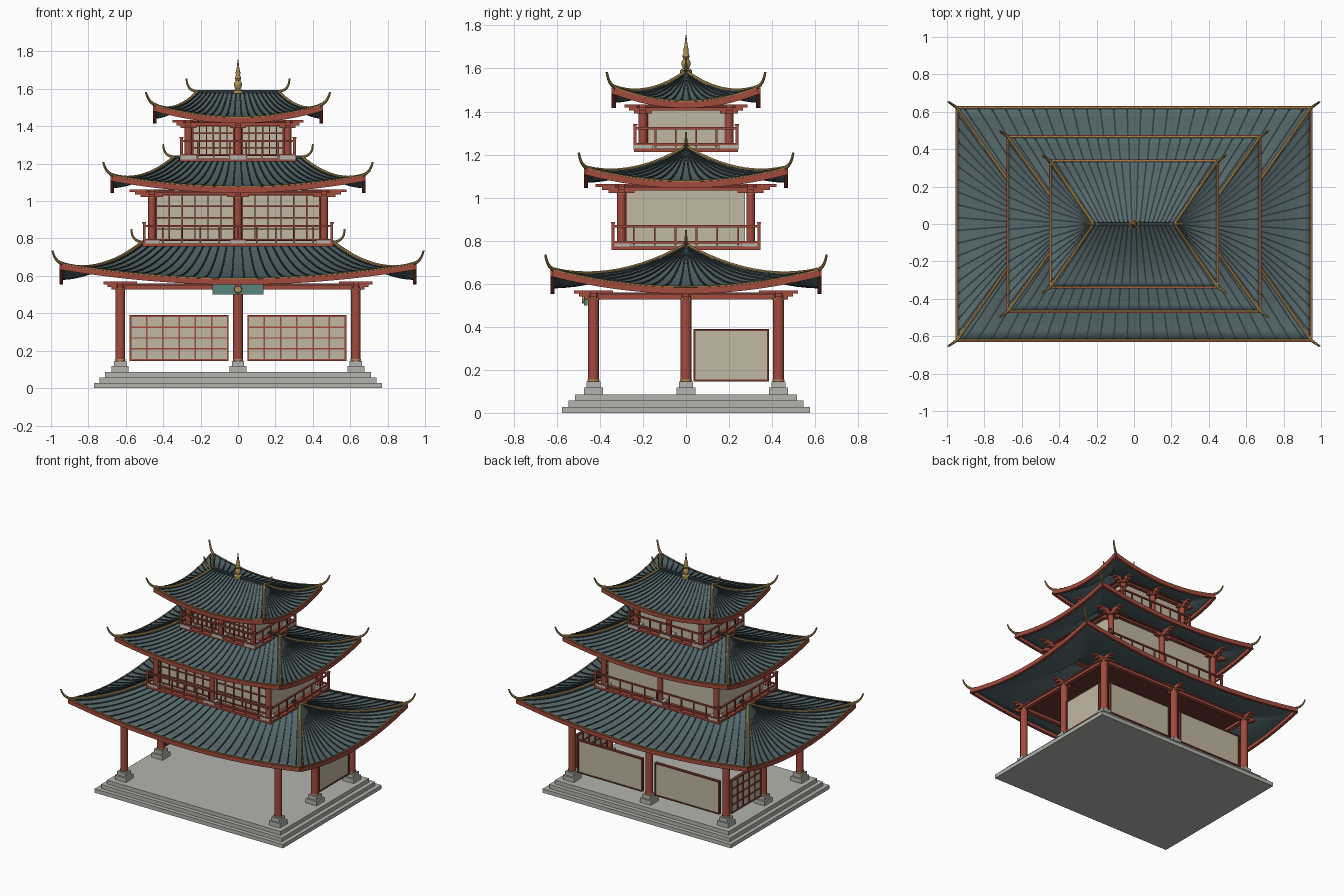
import bpy, bmesh, math
from mathutils import Vector, Matrix

if "Cube" in bpy.data.objects:
    bpy.data.objects.remove(bpy.data.objects["Cube"], do_unlink=True)


# ---------- helpers ----------
def material(name, rgb):
    m = bpy.data.materials.new(name)
    m.use_nodes = True
    m.diffuse_color = (*rgb, 1)
    m.node_tree.nodes["Principled BSDF"].inputs["Base Color"].default_value = (*rgb, 1)
    return m


TILE = material("teal_tile", (0.09, 0.14, 0.15))
DARK = material("dark_tile", (0.03, 0.045, 0.05))
RED = material("red_wood", (0.36, 0.07, 0.045))
DARKRED = material("dark_red_wood", (0.15, 0.035, 0.025))
PAPER = material("paper_wall", (0.54, 0.48, 0.36))
STONE = material("stone", (0.45, 0.45, 0.43))
GOLD = material("gold", (0.45, 0.29, 0.09))
JADE = material("jade_board", (0.10, 0.23, 0.20))


def finish(name, bm, mat, smooth=False):
    bmesh.ops.recalc_face_normals(bm, faces=bm.faces)
    me = bpy.data.meshes.new(name)
    bm.to_mesh(me)
    bm.free()
    me.materials.append(mat)
    if smooth:
        me.shade_smooth()
        me.set_sharp_from_angle(angle=math.radians(40))
    ob = bpy.data.objects.new(name, me)
    bpy.context.scene.collection.objects.link(ob)
    return ob


def boxes(name, items, mat):
    """Each item is (centre, size)."""
    bm = bmesh.new()
    for c, s in items:
        bmesh.ops.create_cube(bm, size=1, matrix=Matrix.Translation(c) @ Matrix.Diagonal((*s, 1)))
    return finish(name, bm, mat)


def lathe(name, profile, places, mat, n=16):
    """Turn (radius, height) points about z at each (x, y)."""
    bm = bmesh.new()
    for x, y in places:
        rings = [[bm.verts.new((x + r * math.cos(k * math.tau / n), y + r * math.sin(k * math.tau / n), z))
                  for k in range(n)] for r, z in profile]
        for a, b in zip(rings, rings[1:]):
            for k in range(n):
                bm.faces.new((a[k], a[(k + 1) % n], b[(k + 1) % n], b[k]))
        bm.faces.new(rings[0])
        bm.faces.new(rings[-1])
    return finish(name, bm, mat, True)


def sweep(name, paths, w, h, mat, n=4, taper=1.0, smooth=False):
    """Sweep an n-sided section along paths, shrinking to taper at the end."""
    bm = bmesh.new()
    k = math.sqrt(0.5) if n == 4 else 0.5
    ring = [(k * w * math.cos((i + 0.5) * math.tau / n), k * h * math.sin((i + 0.5) * math.tau / n)) for i in range(n)]
    for path in paths:
        pts = [Vector(p) for p in path]
        rings = []
        for i, p in enumerate(pts):
            t = (pts[min(i + 1, len(pts) - 1)] - pts[max(i - 1, 0)]).normalized()
            side = t.cross(Vector((0, 0, 1))).normalized()
            up = side.cross(t)
            f = 1 + (taper - 1) * i / (len(pts) - 1)
            rings.append([bm.verts.new(p + f * (a * side + b * up)) for a, b in ring])
        for a, b in zip(rings, rings[1:]):
            for j in range(n):
                bm.faces.new((a[j], a[(j + 1) % n], b[(j + 1) % n], b[j]))
        bm.faces.new(rings[0])
        bm.faces.new(rings[-1])
    return finish(name, bm, mat, smooth)


def bezier(a, b, c, n=8):
    a, b, c = Vector(a), Vector(b), Vector(c)
    return [a * (1 - s) ** 2 + b * 2 * s * (1 - s) + c * s * s for s in (i / n for i in range(n + 1))]


SIGNS = [(sx, sy) for sx in (-1, 1) for sy in (-1, 1)]


# ---------- curved hip roofs ----------
def roof(tag, ridge, ex, ey, zr, ze, lift, rows_long, rows_short):
    def at(long, s, u, t, dz=0.0):
        a, b = ridge + (ex - ridge) * t, ey * t
        z = ze + (zr - ze) * (1 - t) ** 1.8 + lift * u * u * t * t + dz
        return (u * a, s * b, z) if long else (s * a, u * b, z)

    slopes = [(long, s) for long in (True, False) for s in (-1, 1)]
    nu, nt = 24, 12
    bm = bmesh.new()
    for long, s in slopes:
        grid = [[bm.verts.new(at(long, s, 2 * i / nu - 1, j / nt)) for i in range(nu + 1)] for j in range(nt + 1)]
        for j in range(nt):
            for i in range(nu):
                bm.faces.new((grid[j][i], grid[j][i + 1], grid[j + 1][i + 1], grid[j + 1][i]))
    bmesh.ops.remove_doubles(bm, verts=bm.verts, dist=0.0005)
    shell = finish(tag + "_roof_shell", bm, TILE, True)
    solid = shell.modifiers.new("thickness", "SOLIDIFY")
    solid.thickness, solid.offset = 0.008, 0

    # raised tile rows fanning down every slope
    rows = []
    for long, s in slopes:
        n = rows_long if long else rows_short
        rows += [[at(long, s, (2 * k + 1) / n - 1, 0.03 + 0.97 * j / 10, 0.005) for j in range(11)] for k in range(n)]
    sweep(tag + "_roof_tile_rows", rows, 0.008, 0.009, DARK)

    # red fascia and gold edging along the eaves
    def eave(dz):
        return [[at(long, s, 2 * i / nu - 1, 1, dz) for i in range(nu + 1)] for long, s in slopes]
    sweep(tag + "_roof_fascia", eave(-0.014), 0.02, 0.03, RED)
    sweep(tag + "_roof_gold_edge", eave(0.004), 0.01, 0.009, GOLD, n=6)

    # ridge, hips and upturned horns
    sweep(tag + "_roof_ridge", [[(-ridge, 0, zr + 0.004), (ridge, 0, zr + 0.004)]], 0.022, 0.02, DARK)
    hips = [[at(True, sy, sx, j / 12, 0.006) for j in range(13)] for sx, sy in SIGNS]
    sweep(tag + "_roof_hips", hips, 0.018, 0.018, GOLD, n=8, smooth=True)
    zc = ze + lift
    horns = [bezier((sx * ex, sy * ey, zc + 0.006), (sx * (ex + 0.035), sy * (ey + 0.025), zc + 0.02),
                    (sx * (ex + 0.047), sy * (ey + 0.033), zc + 0.073)) for sx, sy in SIGNS]
    horns += [bezier((s * (ridge - 0.02), 0, zr + 0.006), (s * (ridge + 0.06), 0, zr), (s * (ridge + 0.06), 0, zr + 0.075))
              for s in (-1, 1)]
    sweep(tag + "_roof_horns", horns, 0.018, 0.018, GOLD, n=8, taper=0.6, smooth=True)


roof("lower", 0.51, 0.945, 0.62, 0.775, 0.582, 0.08, 26, 18)
roof("middle", 0.34, 0.673, 0.465, 1.23, 1.073, 0.062, 24, 16)
roof("upper", 0.215, 0.445, 0.335, 1.58, 1.445, 0.065, 20, 14)


# ---------- shared storey parts ----------
def brackets(tag, places, z, reach):
    items = []
    for x, y in places:
        for k in range(3):
            r = 2 * reach * (0.5 + 0.25 * k)
            c = (x, y, z + 0.014 * k)
            items += [(c, (r, 0.03, 0.014)), (c, (0.03, r, 0.0138))]
    boxes(tag + "_brackets", items, RED)


def ring_beam(tag, hx, hy, z, h, w=0.03):
    items = [((0, s * hy, z), (2 * hx + w, w, h)) for s in (-1, 1)]
    items += [((s * hx, 0, z), (w, 2 * hy - w, h)) for s in (-1, 1)]
    boxes(tag, items, RED)


def lattice(w, h, cols, rows, bar=0.008):
    """Bars in a plane: (u, v, size u, size v) about the centre."""
    out = [(w * (i / cols - 0.5), 0, bar, h + bar) for i in range(cols + 1)]
    return out + [(0, h * (j / rows - 0.5), w + bar, bar) for j in range(rows + 1)]


def screen(name, centre, w, h, cols, rows, along_x):
    """Paper board with a frame and a lattice on its negative side."""
    def put(u, d, v, su, sd, sv):
        off, size = ((u, d, v), (su, sd, sv)) if along_x else ((d, u, v), (sd, su, sv))
        return (Vector(centre) + Vector(off), size)
    boxes(name + "_board", [put(0, 0, 0, w, 0.014, h)], PAPER)
    boxes(name + "_lattice", [put(u, -0.009, v, su, 0.008, sv) for u, v, su, sv in lattice(w, h, cols, rows)], RED)
    edges = [put(s * w / 2, 0, 0, 0.009, 0.022, h + 0.009) for s in (-1, 1)]
    edges += [put(0, 0, s * h / 2, w, 0.022, 0.009) for s in (-1, 1)]
    boxes(name + "_frame", edges, DARKRED)


# ---------- stone platform ----------
boxes("platform_steps", [((0, 0, 0.014 + 0.0285 * k), (1.54 - 0.06 * k, 1.15 - 0.06 * k, 0.0285))
                         for k in range(3)], STONE)

# ---------- ground storey ----------
posts = [(s * 0.63, y) for s in (-1, 1) for y in (-0.43, 0, 0.43)] + [(0, 0.43)]
boxes("pedestals", [((x, y, 0.1), (0.09, 0.09, 0.034)) for x, y in posts]
      + [((x, y, 0.13), (0.066, 0.066, 0.03)) for x, y in posts], STONE)
lathe("ground_columns", [(0.026, 0.14), (0.026, 0.55)], posts, RED)
for label, z in (("lower", 0.148), ("upper", 0.525)):
    lathe("column_bands_" + label, [(0.028, z), (0.028, z + 0.008)], posts, GOLD)
ring_beam("ground_beams", 0.63, 0.43, 0.541, 0.028)
boxes("ground_ceiling", [((0, 0, 0.553), (1.3, 0.9, 0.012))], DARKRED)
brackets("ground", posts + [(0, -0.43)], 0.534, 0.09)
for s, label in ((-1, "right"), (1, "left")):
    screen("back_screen_" + label, (s * 0.315, 0.43, 0.268), 0.52, 0.235, 6, 4, True)
    screen("side_screen_" + label, (s * 0.63, 0.21, 0.268), 0.34, 0.235, 5, 4, False)

# name board left blank, with a round gold boss
boxes("front_board", [((0, -0.465, 0.528), (0.275, 0.016, 0.056))], JADE)
bm = bmesh.new()
bmesh.ops.create_cone(bm, cap_ends=True, segments=16, radius1=0.022, radius2=0.018, depth=0.012,
                      matrix=Matrix.Translation((0, -0.477, 0.528)) @ Matrix.Rotation(math.pi / 2, 4, "X"))
finish("front_board_boss", bm, GOLD)


# ---------- upper storeys ----------
def storey(tag, cx, cy, fx, fy, z0, z1, cols, rows, reach, n_long, n_short):
    posts = [(x, s * cy) for x in (-cx, 0, cx) for s in (-1, 1)]
    zf = z0 + 0.016
    boxes(tag + "_floor", [((0, 0, z0 + 0.008), (2 * fx, 2 * fy, 0.016))], RED)
    boxes(tag + "_plinths", [((x, y, zf + 0.006), (0.088, 0.088, 0.022)) for x, y in posts], STONE)
    lathe(tag + "_columns", [(0.02, zf), (0.02, z1)], posts, RED)
    for label, z in (("lower", zf + 0.017), ("upper", z1 - 0.03)):
        lathe(tag + "_column_bands_" + label, [(0.022, z), (0.022, z + 0.007)], posts, GOLD)

    # walls, with a lattice across the front
    wx, wy = cx - 0.015, cy - 0.025
    boxes(tag + "_walls", [((0, 0, (zf + z1) / 2), (2 * wx, 2 * wy, z1 - zf))], PAPER)
    w, h = wx - 0.03, z1 - zf - 0.035
    bars = [((s * (w / 2 + 0.022) + u, -wy - 0.004, (zf + z1) / 2 + v), (su, 0.01, sv))
            for s in (-1, 1) for u, v, su, sv in lattice(w, h, cols, rows, 0.007)]
    boxes(tag + "_front_lattice", bars, RED)
    ring_beam(tag + "_beams", cx, cy, z1 - 0.006, 0.02, 0.026)
    boxes(tag + "_ceiling", [((0, 0, z1 + 0.002), (2 * cx + 0.06, 2 * cy + 0.06, 0.01))], DARKRED)
    brackets(tag, posts, z1 - 0.022, reach)

    # balustrade
    rx, ry = fx - 0.008, fy - 0.006
    ring_beam(tag + "_handrail", rx, ry, z0 + 0.11, 0.01, 0.012)
    ring_beam(tag + "_bottom_rail", rx, ry, z0 + 0.036, 0.01, 0.01)
    balusters = [((rx * (2 * i / n_long - 1), s * ry, z0 + 0.065), (0.008, 0.008, 0.09))
                 for i in range(1, n_long) for s in (-1, 1)]
    balusters += [((s * rx, ry * (2 * i / n_short - 1), z0 + 0.065), (0.008, 0.008, 0.09))
                  for i in range(1, n_short) for s in (-1, 1)]
    boxes(tag + "_balusters", balusters, RED)
    corner = [((sx * rx, sy * ry, z0 + 0.068), (0.014, 0.014, 0.112)) for sx, sy in SIGNS]
    corner += [((sx * rx, sy * ry, z0 + 0.126), (0.02, 0.02, 0.008)) for sx, sy in SIGNS]
    boxes(tag + "_corner_posts", corner, RED)


storey("middle", 0.46, 0.30, 0.51, 0.345, 0.757, 1.05, 6, 4, 0.12, 10, 7)
storey("upper", 0.265, 0.20, 0.31, 0.242, 1.212, 1.42, 6, 4, 0.085, 7, 5)

# ---------- finial ----------
lathe("finial", [(0.027, 1.575), (0.027, 1.592), (0.014, 1.6), (0.02, 1.615), (0.021, 1.63), (0.012, 1.645),
                 (0.017, 1.656), (0.011, 1.675), (0.013, 1.685), (0.007, 1.71), (0.002, 1.756)], [(0, 0)], GOLD)
